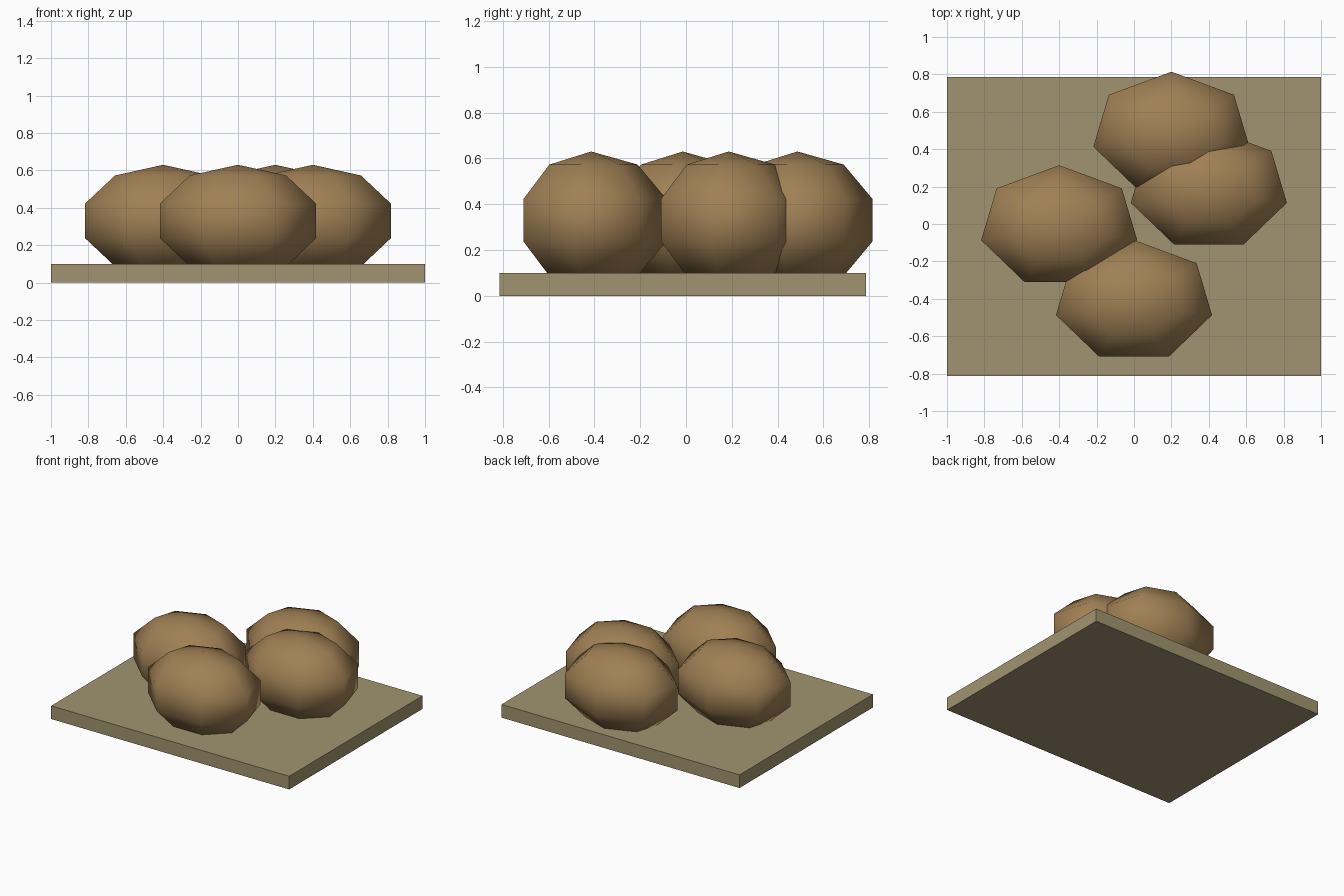
import bpy
import bmesh
from math import atan2, pi
from mathutils import Matrix

cube = bpy.data.objects.get("Cube")
if cube:
    bpy.data.objects.remove(cube, do_unlink=True)


def material(name, rgb):
    """Flat material from sRGB 0-255 values, stored as linear."""
    color = [((c / 255 + 0.055) / 1.055) ** 2.4 for c in rgb] + [1.0]
    mat = bpy.data.materials.new(name)
    mat.use_nodes = True
    mat.diffuse_color = color
    bsdf = mat.node_tree.nodes["Principled BSDF"]
    bsdf.inputs["Base Color"].default_value = color
    bsdf.inputs["Roughness"].default_value = 0.9
    return mat


def add_object(name, bm, mat, location, smooth=False):
    bmesh.ops.recalc_face_normals(bm, faces=bm.faces)
    for face in bm.faces:
        face.smooth = smooth
    mesh = bpy.data.meshes.new(name)
    bm.to_mesh(mesh)
    bm.free()
    mesh.materials.append(mat)
    obj = bpy.data.objects.new(name, mesh)
    obj.location = location
    bpy.context.collection.objects.link(obj)
    return obj


brown = material("loaf brown", (160, 128, 84))
tan = material("board tan", (161, 148, 112))
Y_SHIFT = -0.014

# Flat rectangular board
bm = bmesh.new()
bmesh.ops.create_cube(bm, size=1)
bmesh.ops.scale(bm, vec=(2, 1.6, 0.1), verts=bm.verts)
add_object("board", bm, tan, (0, Y_SHIFT, 0.05))

# Four seven-sided, widened rounded lumps, each with a corner towards the back
lumps = {
    "front_lump": (0, -0.4),
    "right_lump": (-0.4, 0),
    "left_lump": (0.4, 0.2),
    "back_lump": (0.2, 0.5),
}
for name, (x, y) in lumps.items():
    bm = bmesh.new()
    bmesh.ops.create_uvsphere(bm, u_segments=7, v_segments=5, radius=0.3)
    corner = max(bm.verts, key=lambda v: v.co.xy.length).co
    turn = pi / 2 - atan2(corner.y, corner.x)
    bmesh.ops.rotate(bm, verts=bm.verts, matrix=Matrix.Rotation(turn, 3, "Z"))
    bmesh.ops.scale(bm, vec=(1.5, 1.15, 1), verts=bm.verts)
    add_object(name, bm, brown, (x, y + Y_SHIFT, 0.33), smooth=True)
